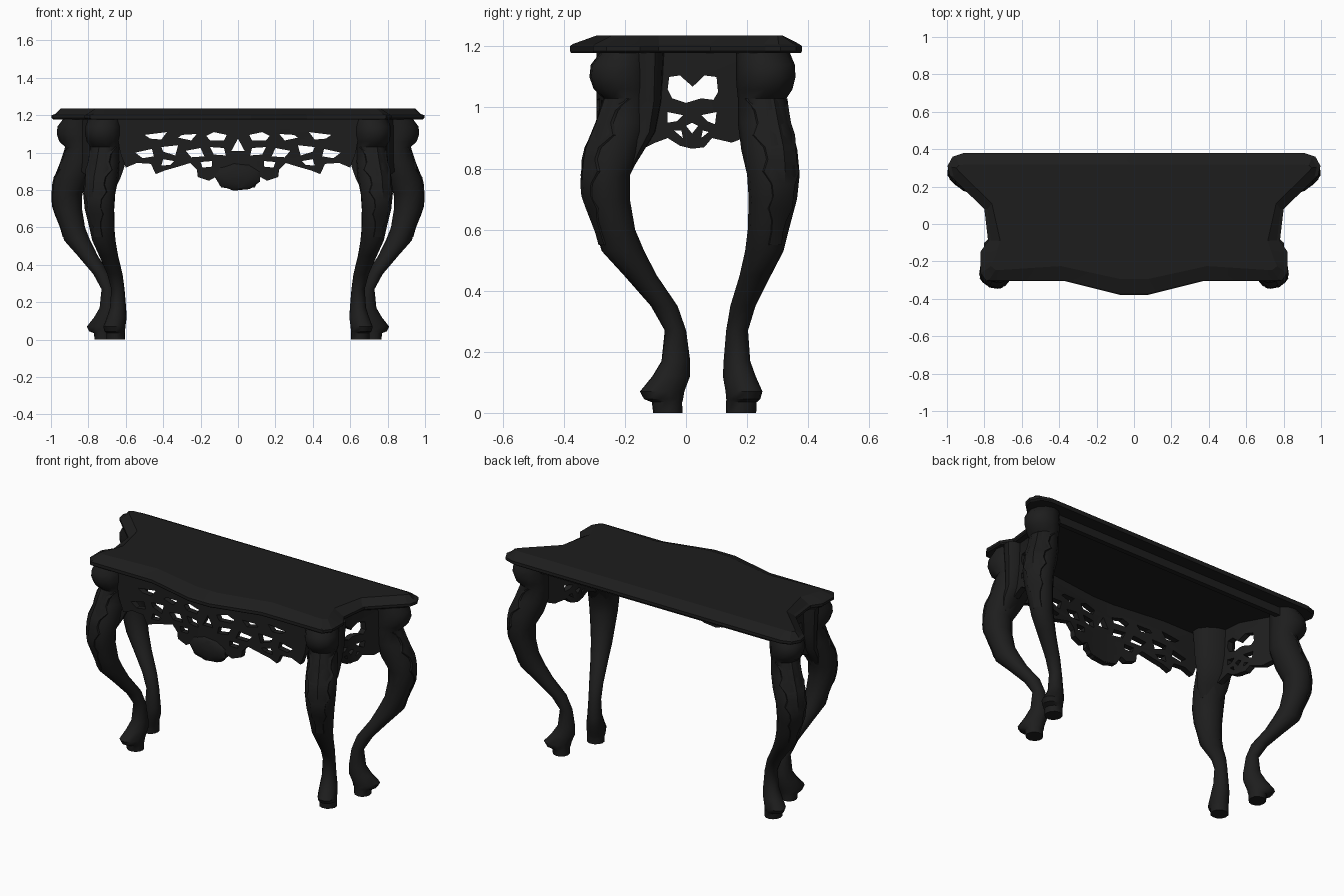
import bpy, bmesh, math
from mathutils import Vector

if "Cube" in bpy.data.objects:
    bpy.data.objects.remove(bpy.data.objects["Cube"])

wood = bpy.data.materials.new("ebony_black")
wood.diffuse_color = (0.0125, 0.0125, 0.0125, 1)
wood.use_nodes = True
wood.node_tree.nodes["Principled BSDF"].inputs["Base Color"].default_value = wood.diffuse_color


def finish(name, bm, angle=35):
    """Turn a bmesh into a named, coloured object, smooth below the angle."""
    bmesh.ops.remove_doubles(bm, verts=bm.verts, dist=0.0003)
    bmesh.ops.recalc_face_normals(bm, faces=bm.faces)
    me = bpy.data.meshes.new(name)
    bm.to_mesh(me)
    bm.free()
    me.materials.append(wood)
    ob = bpy.data.objects.new(name, me)
    bpy.context.collection.objects.link(ob)
    bpy.ops.object.select_all(action='DESELECT')
    ob.select_set(True)
    bpy.context.view_layer.objects.active = ob
    bpy.ops.object.shade_smooth_by_angle(angle=math.radians(angle))
    return ob


def loft(bm, rings):
    """Bridge rings of equal point count and cap both ends."""
    vs = [[bm.verts.new(p) for p in r] for r in rings]
    n = len(vs[0])
    for a, b in zip(vs, vs[1:]):
        for i in range(n):
            bm.faces.new((a[i], a[(i + 1) % n], b[(i + 1) % n], b[i]))
    bm.faces.new(vs[0])
    bm.faces.new(vs[-1])


def lerp(table, t):
    """Piecewise linear value from (position, value) pairs."""
    for (a, p), (b, q) in zip(table, table[1:]):
        if t <= b:
            return p + (q - p) * max(0, t - a) / (b - a)
    return table[-1][1]


# Tabletop: serpentine outline with eared corners and a sloping rim
OUTER = [(.07, -.38), (.37, -.305), (.70, -.305), (.79, -.305), (.822, -.26), (.822, -.15),
         (.78, -.09), (.80, .08), (.985, .26), (.997, .31), (.97, .36), (.91, .38)]
INNER = [(.07, -.295), (.39, -.225), (.70, -.245), (.74, -.245), (.765, -.225), (.745, -.18),
         (.715, -.09), (.76, .11), (.935, .28), (.95, .30), (.935, .315), (.90, .318)]


def full(half, z, grow=0.0):
    pts = half + [(-x, y) for x, y in reversed(half)]
    return [(x * (1 - grow), y * (1 - grow), z) for x, y in pts]


bm = bmesh.new()
loft(bm, [full(OUTER, 1.178, .01), full(OUTER, 1.185), full(OUTER, 1.2),
          full(OUTER, 1.207, .02), full(INNER, 1.235)])
finish("tabletop", bm, 10)

# Cabriole leg profile: height, inner reach, outer reach, half width
LEG = [(0, -.015, .08, .05), (.035, -.015, .085, .05), (.045, -.02, .115, .052), (.07, -.025, .13, .055),
       (.12, -.045, .085, .05), (.17, -.045, .052, .042), (.27, -.03, .04, .036), (.35, 0, .09, .04),
       (.45, .075, .185, .05), (.53, .12, .265, .06), (.60, .155, .285, .068), (.70, .175, .328, .08),
       (.78, .175, .335, .088), (.86, .13, .325, .09), (.95, .1, .285, .085), (1.03, .1, .255, .08),
       (1.06, .1, .29, .09), (1.10, .1, .305, .096), (1.14, .1, .30, .095), (1.18, .1, .265, .09)]
# Corner block behind the front knees, same columns
BLOCK = [(.80, .17, .21, .06), (.86, .13, .21, .085), (.92, .09, .19, .095), (1.02, .07, .19, .11),
         (1.18, .06, .20, .12)]


def leg_point(base, d, row, ang, grow=1.0):
    z, s0, s1, w = row
    s = (s0 + s1) / 2 + (s1 - s0) / 2 * math.cos(ang) * grow
    t = w * math.sin(ang) * grow
    return Vector((base[0] + d[0] * s - d[1] * t, base[1] + d[1] * s + d[0] * t, z))


def leg_loft(name, base, d, table, n=12):
    bm = bmesh.new()
    loft(bm, [[leg_point(base, d, r, math.tau * i / n) for i in range(n)] for r in table])
    finish(name, bm, 40)


def make_leg(name, base, d):
    leg_loft(name, base, d, LEG)
    # Carved leaf with a ragged edge wrapped round the knee
    bm = bmesh.new()
    rows = []
    for k in range(13):
        z = 1.03 - k * 0.04
        row = [z] + [lerp([(r[0], r[j]) for r in LEG], z) for j in (1, 2, 3)]
        a = (0.95 if k % 3 else 1.35) * (1 - k / 17)
        rows.append([bm.verts.new(leg_point(base, d, row, a * f, g))
                     for f, g in ((-1, .98), (-.9, 1.05), (0, 1.04), (.9, 1.05), (1, .98))])
    for p, q in zip(rows, rows[1:]):
        for i in range(4):
            bm.faces.new((p[i], p[i + 1], q[i + 1], q[i]))
    finish(name + "_knee_leaf", bm, 30)


for side, sx in (("right", 1), ("left", -1)):
    make_leg("front_leg_" + side, (.64 * sx, -.03), (.4 * sx, -.917))
    leg_loft("front_corner_block_" + side, (.64 * sx, -.03), (.4 * sx, -.917), BLOCK)
    make_leg("back_leg_" + side, (.69 * sx, .165), (.88 * sx, .475))


def pierced_panel(name, outline, holes, thick, place, cuts):
    """Flat fretwork from an outline with holes, sliced at cuts and bent into position."""
    cu = bpy.data.curves.new(name, 'CURVE')
    cu.dimensions, cu.fill_mode, cu.extrude = '2D', 'BOTH', thick / 2
    for loop in [outline] + holes:
        sp = cu.splines.new('POLY')
        sp.points.add(len(loop) - 1)
        for p, (u, v) in zip(sp.points, loop):
            p.co = (u, v, 0, 1)
        sp.use_cyclic_u = True
    tmp = bpy.data.objects.new(name + "_curve", cu)
    bpy.context.collection.objects.link(tmp)
    dg = bpy.context.evaluated_depsgraph_get()
    me = bpy.data.meshes.new_from_object(tmp.evaluated_get(dg))
    bpy.data.objects.remove(tmp)
    bm = bmesh.new()
    bm.from_mesh(me)
    bmesh.ops.remove_doubles(bm, verts=bm.verts, dist=0.0003)
    for u in cuts:
        bmesh.ops.bisect_plane(bm, geom=bm.verts[:] + bm.edges[:] + bm.faces[:], dist=0.0005,
                               plane_co=(u, 0, 0), plane_no=(1, 0, 0))
    for v in bm.verts:
        v.co = place(*v.co)
    finish(name, bm, 30)


def mirror(loop):
    return [(-u, v) for u, v in reversed(loop)]


# Front apron: scrolling fretwork that bows out in the middle
edge = [(.09, .815), (.12, .87), (.155, .85), (.215, .87), (.22, .91), (.255, .945), (.32, .925),
        (.39, .905), (.44, .885), (.465, .94), (.54, .945), (.60, .92), (.63, 1.0), (.66, 1.18)]
cuts = [[(.06, 1.095), (.13, 1.11), (.17, 1.09), (.15, 1.065), (.075, 1.065)],
        [(.22, 1.10), (.30, 1.095), (.32, 1.08), (.25, 1.065)],
        [(.38, 1.11), (.50, 1.095), (.47, 1.075), (.41, 1.07)],
        [(.075, 1.025), (.15, 1.03), (.13, .99), (.065, .985)],
        [(.20, 1.025), (.28, 1.01), (.25, .975), (.18, .98)],
        [(.32, 1.04), (.41, 1.03), (.40, 1.005), (.335, .985)],
        [(.46, 1.02), (.55, 1.0), (.51, .97), (.45, .98)],
        [(.14, .955), (.2, .95), (.19, .92), (.14, .925)],
        [(.34, .955), (.40, .965), (.41, .93), (.36, .935)]]
bow = [(0, -.275), (.07, -.275), (.39, -.235), (.66, -.235)]
pierced_panel("front_apron", [(0, .80)] + edge + mirror(edge),
              cuts + [mirror(c) for c in cuts] + [[(0, 1.075), (.035, 1.01), (-.035, 1.01)]],
              .035, lambda u, v, w: Vector((u, lerp(bow, abs(u)) + w, v)), (-.39, -.07, .07, .39))

# Scalloped shell at the middle of the front apron
bm = bmesh.new()
ribs, rings = 18, []
for s, depth in ((1, 0), (.85, .012), (.5, .02), (.1, .024)):
    ring = []
    for i in range(ribs):
        a = math.tau * i / ribs
        r = s * (1 if i % 2 else .93)
        ring.append((.125 * r * math.cos(a), -.29 - depth, .87 + .075 * r * math.sin(a)))
    rings.append(ring)
loft(bm, [[(x, -.26, z) for x, y, z in rings[0]]] + rings)
finish("apron_shell", bm, 30)

# Side aprons: solid ends, heart opening and small scroll openings
side_edge = [(-.20, 1.18), (-.20, .90), (-.13, .87), (-.10, .885), (-.06, .90), (-.02, .875), (.02, .865),
             (.06, .87), (.085, .90), (.15, .885), (.24, .92), (.24, 1.18)]
side_cuts = [[(-.055, 1.10), (-.02, 1.105), (.022, 1.068), (.06, 1.105), (.10, 1.10), (.105, 1.05),
              (.09, 1.025), (.05, 1.03), (0, 1.015), (-.045, 1.03), (-.06, 1.06)],
             [(-.06, .985), (-.01, .975), (-.03, .955), (-.06, .95)],
             [(.05, .975), (.10, .985), (.095, .945), (.07, .955)],
             [(.0, .94), (.02, .95), (.04, .94), (.02, .915)],
             [(-.04, .925), (-.015, .925), (-.01, .90)],
             [(.055, .925), (.075, .92), (.05, .90)]]
bend = [(-.2, .715), (.03, .735), (.24, .85)]
for side, sx in (("right", 1), ("left", -1)):
    pierced_panel("side_apron_" + side, side_edge, side_cuts, .035,
                  lambda u, v, w: Vector((sx * (lerp(bend, u) + w), u, v)), (.03,))

# Plain rail under the back edge
bm = bmesh.new()
loft(bm, [[(-.82, .27, z), (.82, .27, z), (.82, .30, z), (-.82, .30, z)] for z in (1.13, 1.18)])
finish("back_rail", bm)
